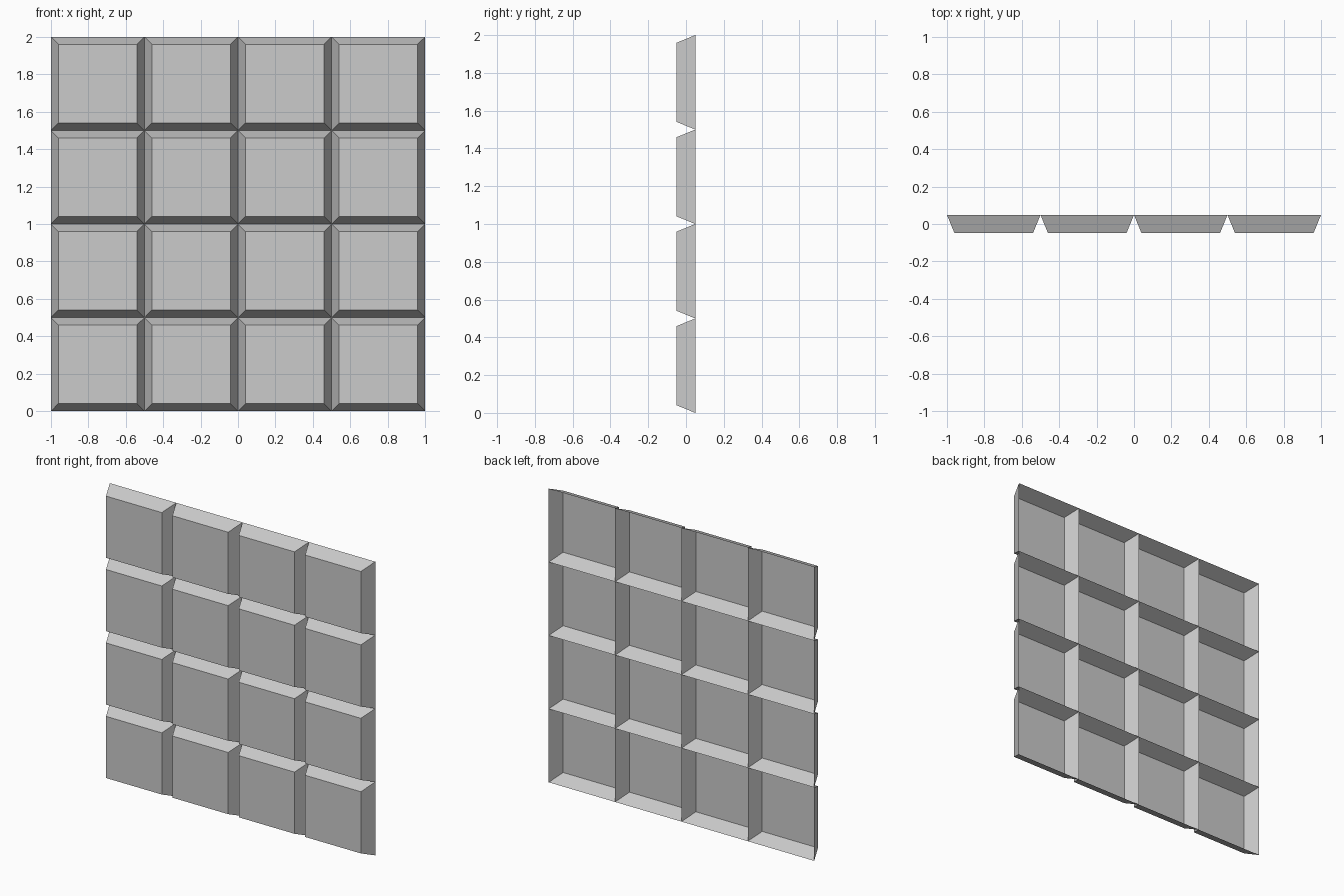
import bpy, bmesh
from mathutils import Matrix

if "Cube" in bpy.data.objects:
    bpy.data.objects.remove(bpy.data.objects["Cube"])

TILES, INSET, DEPTH = 4, 0.04, 0.098

# Flat 4 x 4 sheet standing upright, facing the front (-y)
bm = bmesh.new()
place = Matrix.Translation((0, DEPTH / 2, 1)) @ Matrix(((1, 0, 0, 0), (0, 0, -1, 0), (0, 1, 0, 0), (0, 0, 0, 1)))
bmesh.ops.create_grid(bm, x_segments=TILES, y_segments=TILES, size=1, matrix=place)
bm.normal_update()

# Raise every tile forward with bevelled sides, leaving the back hollow
bmesh.ops.inset_individual(bm, faces=bm.faces[:], thickness=INSET, use_even_offset=True)
bm.normal_update()
for f in bm.faces:
    c = f.calc_center_median()
    # tile centres sit at odd quarter positions in both directions
    if abs((c.x + 1) % 0.5 - 0.25) < 0.01 and abs(c.z % 0.5 - 0.25) < 0.01:
        for v in f.verts:
            v.co.y = -DEPTH / 2
bm.normal_update()

mesh = bpy.data.meshes.new("tiled_wall_panel")
bm.to_mesh(mesh)
bm.free()
panel = bpy.data.objects.new("tiled_wall_panel", mesh)
bpy.context.collection.objects.link(panel)
